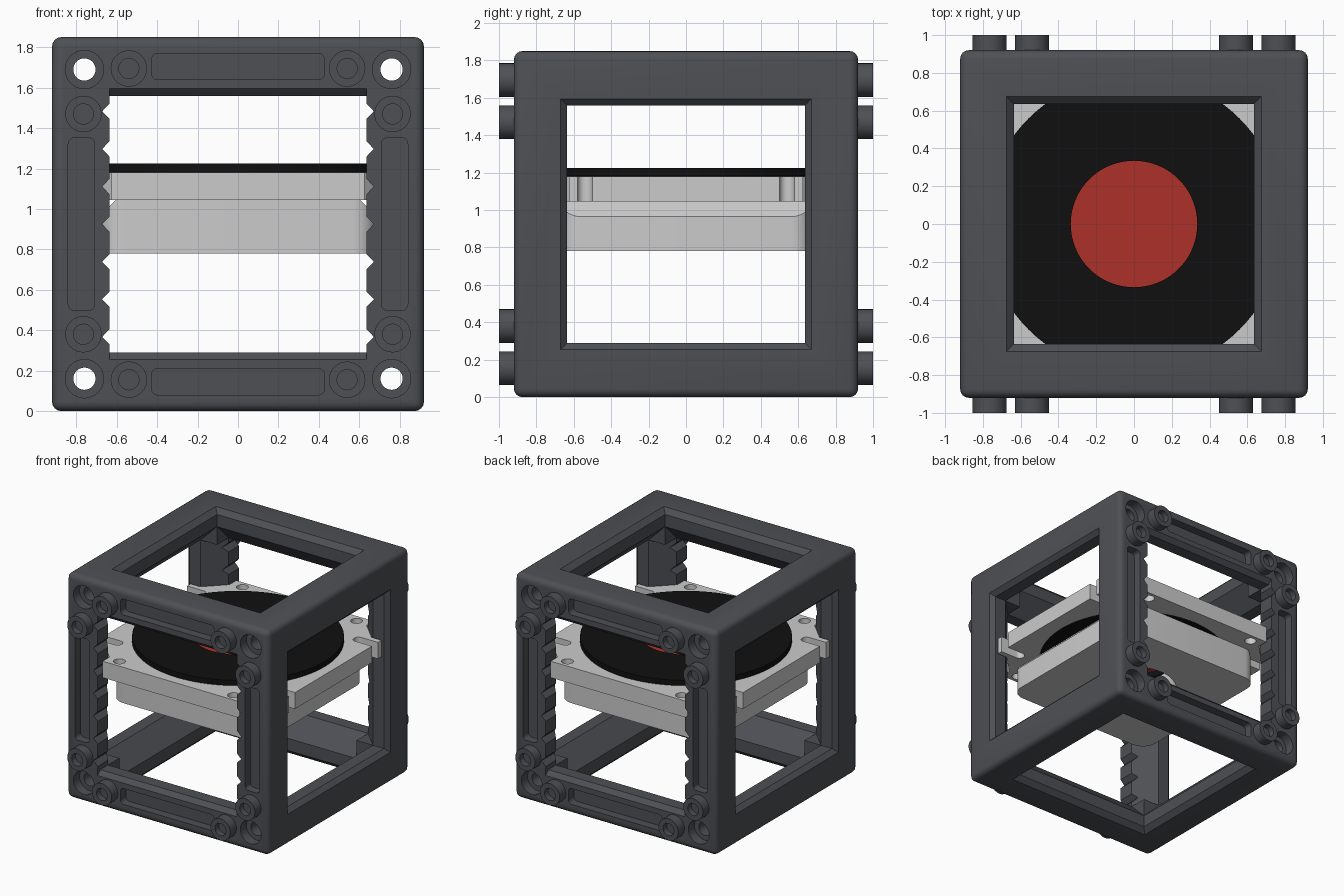
import bpy, bmesh
from math import sin, cos, pi, radians

if "Cube" in bpy.data.objects:
    bpy.data.objects.remove(bpy.data.objects["Cube"])

CZ = 0.925    # height of the cube's centre
H = 0.92      # half size of the cube
W = 0.635     # half size of the windows


def material(name, rgb):
    m = bpy.data.materials.new(name)
    m.diffuse_color = (*rgb, 1)
    m.use_nodes = True
    m.node_tree.nodes["Principled BSDF"].inputs["Base Color"].default_value = m.diffuse_color
    return m


DARK = material("dark_grey", (0.075, 0.08, 0.09))
BLACK = material("black", (0.005, 0.005, 0.005))
RED = material("red", (0.42, 0.03, 0.022))


def circle(u, v, r, n=48):
    return [(u + r * cos(2 * pi * i / n), v + r * sin(2 * pi * i / n)) for i in range(n)]


def rect(u0, u1, v0, v1):
    return [(u0, v0), (u1, v0), (u1, v1), (u0, v1)]


def round_rect(hx, hy, r, u=0, v=0, n=8):
    pts = []
    for k, (sx, sy) in enumerate([(1, 1), (-1, 1), (-1, -1), (1, -1)]):
        for i in range(n + 1):
            a = pi / 2 * (k + i / n)
            pts.append((u + sx * (hx - r) + r * cos(a), v + sy * (hy - r) + r * sin(a)))
    return pts


def prism(name, pts, a, b, axis="z", pts2=None, mat=None):
    """Profile swept from a to b along an axis, optionally changing to pts2."""
    place = {"x": lambda u, v, w: (w, u, v),
             "y": lambda u, v, w: (u, w, v),
             "z": lambda u, v, w: (u, v, w)}[axis]
    bm = bmesh.new()
    lo = [bm.verts.new(place(u, v, a)) for u, v in pts]
    hi = [bm.verts.new(place(u, v, b)) for u, v in (pts2 or pts)]
    n = len(lo)
    bm.faces.new(lo)
    bm.faces.new(hi)
    for i in range(n):
        bm.faces.new((lo[i], lo[(i + 1) % n], hi[(i + 1) % n], hi[i]))
    bmesh.ops.recalc_face_normals(bm, faces=bm.faces)
    me = bpy.data.meshes.new(name)
    bm.to_mesh(me)
    bm.free()
    ob = bpy.data.objects.new(name, me)
    bpy.context.collection.objects.link(ob)
    if mat:
        me.materials.append(mat)
    return ob


def apply_mod(ob, kind, **settings):
    m = ob.modifiers.new("mod", kind)
    for k, v in settings.items():
        setattr(m, k, v)
    bpy.ops.object.select_all(action="DESELECT")
    ob.select_set(True)
    bpy.context.view_layer.objects.active = ob
    bpy.ops.object.modifier_apply(modifier=m.name)


def cut(ob, cutters):
    for c in cutters:
        c.hide_render = True
        apply_mod(ob, "BOOLEAN", operation="DIFFERENCE", solver="EXACT", object=c)
        bpy.data.objects.remove(c)
    return ob


def smooth(ob):
    bpy.ops.object.select_all(action="DESELECT")
    ob.select_set(True)
    bpy.context.view_layer.objects.active = ob
    bpy.ops.object.shade_smooth_by_angle(angle=radians(30))


# Cube frame: rounded block with windows on all six sides
frame = prism("cube_frame", rect(-H, H, -H, H), 0, 2 * CZ, mat=DARK)
apply_mod(frame, "BEVEL", width=0.045, segments=4)
cuts = []
octagon = [(0.785, W), (W, 0.785), (-W, 0.785), (-0.785, W),
           (-0.785, -W), (-W, -0.785), (W, -0.785), (0.785, -W)]
for axis in "xyz":
    cw = CZ if axis == "z" else 0      # centre along the axis
    cv = 0 if axis == "z" else CZ      # centre across the axis
    cuts.append(prism("window_cut", rect(-W, W, cv - W, cv + W), cw - 1.1, cw + 1.1, axis))
    # chamfered inner edges of the beams
    cuts.append(prism("beam_cut", [(u, v + cv) for u, v in octagon], cw - W, cw + W, axis))
    # sloped rims of the windows
    wu = W if axis == "y" else 0.685
    for s in (-1, 1):
        cuts.append(prism("rim_cut", rect(-W, W, cv - W, cv + W), cw + s * (H - 0.035), cw + s * (H + 0.015),
                          axis, rect(-wu, wu, cv - 0.685, cv + 0.685)))
# V grooves on the posts
for s in (-1, 1):
    for i in range(-3, 4):
        z = CZ + i * 0.186
        cuts.append(prism("groove_cut", [(s * 0.672, z), (s * 0.6, z + 0.075), (s * 0.6, z - 0.075)],
                          -1, 1, "y"))
# Corner bores, and long pockets on front and back
for su in (-1, 1):
    for sv in (-1, 1):
        u, v = su * 0.76, CZ + sv * 0.765
        cuts.append(prism("bore_cut", circle(u, v, 0.055, 32), -1, 1, "y"))
        for sy in (-1, 1):
            cuts.append(prism("counterbore_cut", circle(u, v, 0.095, 32), sy * 0.84, sy, "y"))
for sy in (-1, 1):
    for s in (-1, 1):
        cuts.append(prism("pocket_cut", round_rect(0.427, 0.065, 0.03, 0, CZ + s * 0.78),
                          sy * 0.85, sy, "y"))
        cuts.append(prism("pocket_cut", round_rect(0.065, 0.427, 0.03, s * 0.775, CZ),
                          sy * 0.85, sy, "y"))
cut(frame, cuts)
smooth(frame)

# Hollow pegs on front and back
for sy, side in ((-1, "front"), (1, "back")):
    for su in (-1, 1):
        for sv in (-1, 1):
            for pu, pv in ((0.54, 0.77), (0.765, 0.545)):
                u, v = su * pu, CZ + sv * pv
                peg = prism(side + "_peg", circle(u, v, 0.09, 32), sy * 0.88, sy, "y", mat=DARK)
                cut(peg, [prism("peg_cut", circle(u, v, 0.05, 24), sy * 0.95, sy * 1.05, "y")])
                smooth(peg)

# Insert plate: square with corners cut back around the posts
outline = []
corner = [(0.87, 0.625), (0.78, 0.625), (0.625, 0.78), (0.625, 0.87)]
for sx, sy in ((1, 1), (-1, 1), (-1, -1), (1, -1)):
    pts = [(sx * x, sy * y) for x, y in corner]
    outline += pts if sx * sy > 0 else pts[::-1]
plate = prism("insert_plate", outline, 1.045, 1.18)
cuts = [prism("disc_cut", circle(0, 0, 0.74, 64), 1, 1.3)]
for sx in (-1, 1):
    for sy in (-1, 1):
        # spring arm slot and screw hole at each corner
        cuts.append(prism("slot_cut", round_rect(0.14, 0.04, 0.038, sx * 0.82, sy * 0.54), 1, 1.3))
        cuts.append(prism("hole_cut", circle(sx * 0.52, sy * 0.8, 0.045, 24), 1, 1.3))
cut(plate, cuts)
smooth(plate)

# Lower body of the holder, with its two upper edges sloped
body = prism("holder_body", round_rect(0.685, 0.685, 0.12), 0.78, 1.045)
cuts = [prism("body_bore_cut", circle(0, 0, 0.33, 64), 0.7, 1.2)]
for s in (-1, 1):
    cuts.append(prism("slope_cut", [(s * 0.585, 1.065), (s * 0.8, 1.065), (s * 0.8, 0.85)], -1, 1, "y"))
cut(body, cuts)
smooth(body)

# Black retaining disc with its neck
disc = prism("filter_disc", circle(0, 0, 0.79, 96), 1.181, 1.225, mat=BLACK)
neck = prism("disc_neck", circle(0, 0, 0.735, 96), 1.055, 1.19, mat=BLACK)
for ob in (disc, neck):
    cut(ob, [prism("disc_bore_cut", circle(0, 0, 0.335, 64), 1, 1.3)])
    smooth(ob)

# Red filter glass
smooth(prism("red_filter", circle(0, 0, 0.336, 64), 1.1, 1.19, mat=RED))
